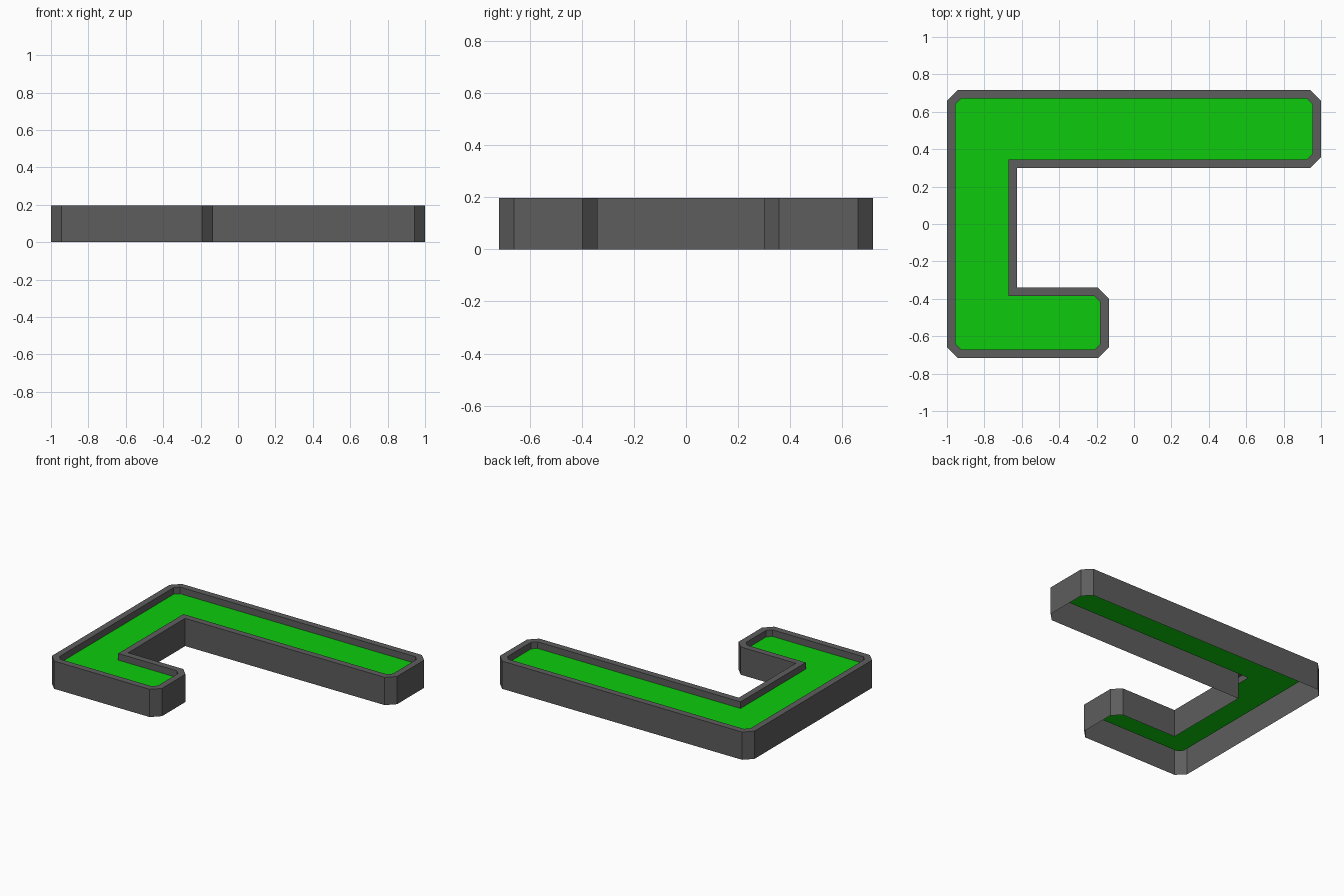
import bpy, bmesh
from mathutils import Vector

if "Cube" in bpy.data.objects:
    bpy.data.objects.remove(bpy.data.objects["Cube"])

# Hook-shaped outline, counter-clockwise
CORNERS = [Vector(c) for c in [(-1, -.717), (-.135, -.717), (-.135, -.34), (-.625, -.34),
                               (-.625, .3), (1, .3), (1, .717), (-1, .717)]]
CHAMFER, RIM = 0.057, 0.046
HEIGHT, FLOOR = 0.197, 0.15


def outline(inset):
    """Inset the outline and chamfer its convex corners."""
    pts, n = [], len(CORNERS)
    cut = CHAMFER - inset * 0.586
    for i, c in enumerate(CORNERS):
        d0 = (c - CORNERS[i - 1]).normalized()
        d1 = (CORNERS[(i + 1) % n] - c).normalized()
        p = c + inset * (Vector((-d0.y, d0.x)) + Vector((-d1.y, d1.x)))
        if d0.cross(d1) > 0:
            pts += [p - d0 * cut, p + d1 * cut]
        else:
            pts.append(p)
    return pts


def ring(bm, inset, z):
    return [bm.verts.new((p.x, p.y, z)) for p in outline(inset)]


def finish(bm, name, mat):
    me = bpy.data.meshes.new(name)
    bm.to_mesh(me)
    bm.free()
    me.materials.append(mat)
    bpy.context.collection.objects.link(bpy.data.objects.new(name, me))


def material(name, col):
    m = bpy.data.materials.new(name)
    m.diffuse_color = (*col, 1)
    m.use_nodes = True
    m.node_tree.nodes["Principled BSDF"].inputs["Base Color"].default_value = m.diffuse_color
    return m


grey = material("dark grey", (.11, .11, .11))
green = material("bright green", (.004, .6, .004))

# Border: outer wall, flat rim and inner wall, open underneath
bm = bmesh.new()
rings = [ring(bm, 0, 0), ring(bm, 0, HEIGHT), ring(bm, RIM, HEIGHT), ring(bm, RIM, FLOOR)]
for a, b in zip(rings, rings[1:]):
    for i in range(len(a)):
        j = (i + 1) % len(a)
        bm.faces.new((a[i], a[j], b[j], b[i]))
finish(bm, "border_wall", grey)

# Recessed playing surface
bm = bmesh.new()
bm.faces.new(ring(bm, RIM, FLOOR))
finish(bm, "green_floor", green)
